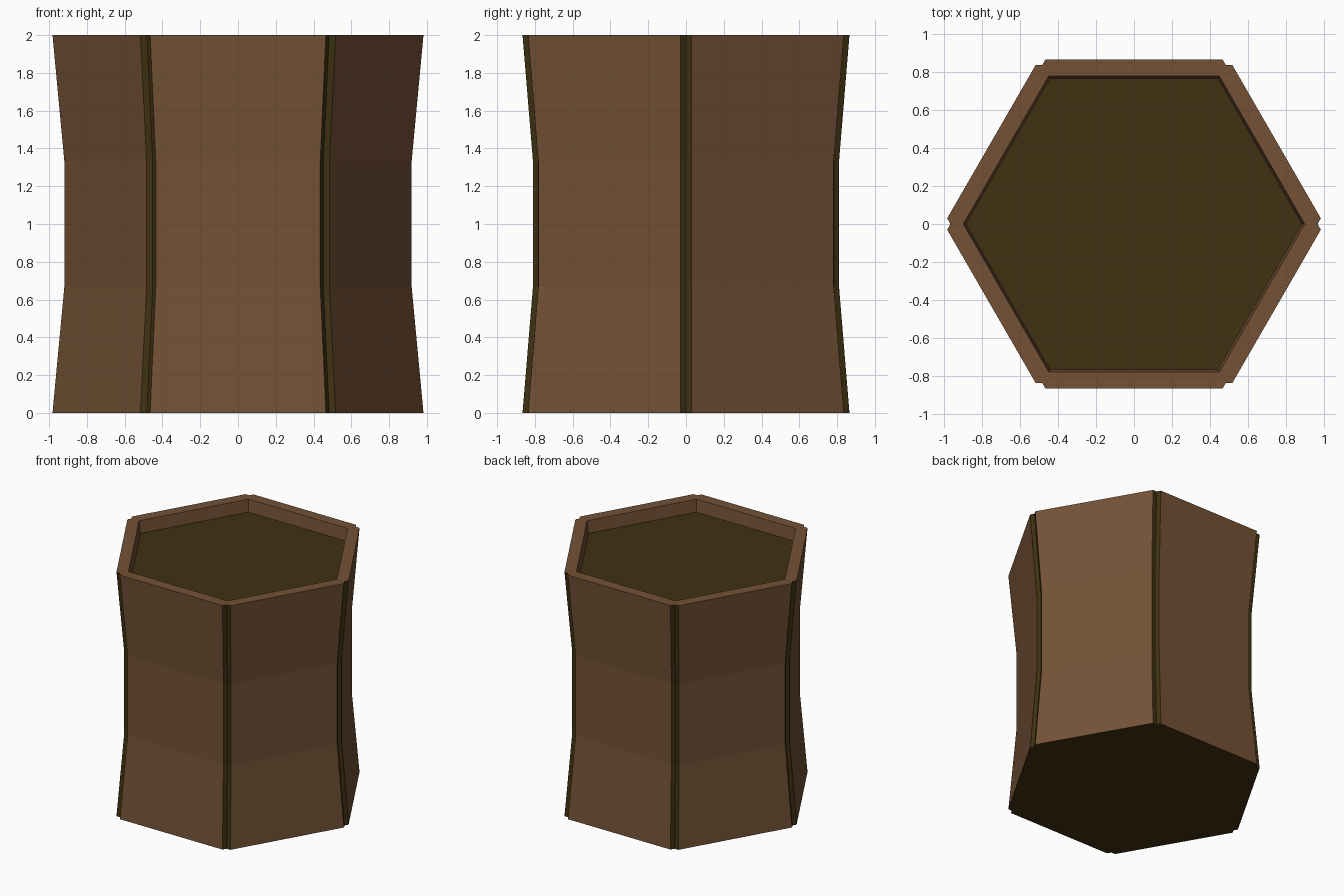
import bpy, bmesh, math
from mathutils import Matrix

if "Cube" in bpy.data.objects:
    bpy.data.objects.remove(bpy.data.objects["Cube"])


def material(name, rgb):
    m = bpy.data.materials.new(name)
    m.diffuse_color = (*rgb, 1)
    m.use_nodes = True
    m.node_tree.nodes["Principled BSDF"].inputs["Base Color"].default_value = m.diffuse_color
    return m


wood = material("brown wood", (0.175, 0.083, 0.036))
dark = material("dark olive", (0.05, 0.031, 0.006))

# Corner cross-section: panel end, groove bottom, next panel end
CORNER = [(0.982, -0.03), (0.965, 0.0), (0.982, 0.03)]
# Waisted side profile: (height, scale)
PROFILE = [(0, 1), (0.67, 0.936), (1.33, 0.936), (2, 1)]


def turn(i, x, y):
    a = math.radians(60 * i)
    return x * math.cos(a) - y * math.sin(a), x * math.sin(a) + y * math.cos(a)


def finish(bm, name, mats):
    bmesh.ops.recalc_face_normals(bm, faces=bm.faces)
    me = bpy.data.meshes.new(name)
    bm.to_mesh(me)
    bm.free()
    for m in mats:
        me.materials.append(m)
    ob = bpy.data.objects.new(name, me)
    bpy.context.collection.objects.link(ob)
    return ob


bm = bmesh.new()


def face(verts, mat):
    bm.faces.new(verts).material_index = mat


# Outer walls with dark grooves at the six corners
rings = []
for z, s in PROFILE:
    rings.append([bm.verts.new((*turn(i, x * s, y * s), z))
                  for i in range(6) for x, y in CORNER])
for lo, hi in zip(rings, rings[1:]):
    for k in range(18):
        n = (k + 1) % 18
        face((lo[k], lo[n], hi[n], hi[k]), 0 if k % 3 == 2 else 1)

# Dark underside
face(rings[0][::-1], 1)

# Flat rim, recess wall and dark recessed top
inner = [bm.verts.new((*turn(i, 0.897, 0), 2)) for i in range(6)]
floor = [bm.verts.new((*turn(i, 0.883, 0), 1.9)) for i in range(6)]
top = rings[-1]
for i in range(6):
    j = (i + 1) % 6
    a, b, c = top[3 * i:3 * i + 3]
    face((a, b, inner[i]), 0)
    face((b, c, inner[i]), 0)
    face((c, top[3 * j], inner[j], inner[i]), 0)
    face((inner[i], inner[j], floor[j], floor[i]), 0)
face(floor, 1)

finish(bm, "hexagonal_pot", [wood, dark])
